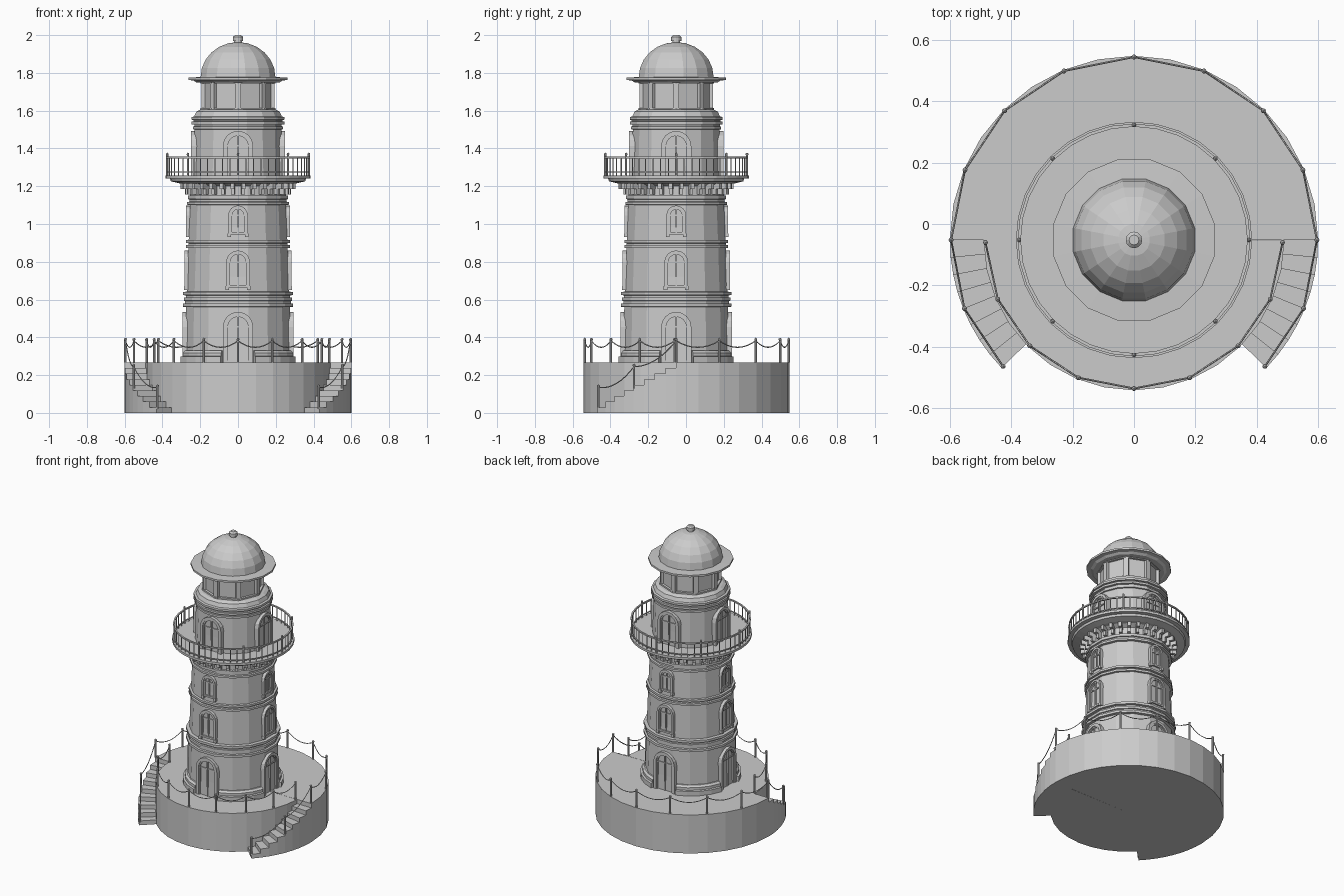
import bpy, bmesh
from math import sin, cos, pi, radians, sqrt
from mathutils import Matrix, Vector

if "Cube" in bpy.data.objects:
    bpy.data.objects.remove(bpy.data.objects["Cube"])

CY = -0.052  # tower axis sits slightly in front of the origin


def finish(name, bm):
    bmesh.ops.remove_doubles(bm, verts=bm.verts[:], dist=1e-5)
    bmesh.ops.recalc_face_normals(bm, faces=bm.faces[:])
    me = bpy.data.meshes.new(name)
    bm.to_mesh(me)
    bm.free()
    ob = bpy.data.objects.new(name, me)
    ob.location.y = CY
    bpy.context.collection.objects.link(ob)
    return ob


def sweep(bm, prof, n, a0=0.0, a1=360.0):
    """Turn a closed (r, z) section about the axis from a0 to a1 degrees."""
    full = abs(a1 - a0) >= 359.9
    rings = []
    for i in range(n if full else n + 1):
        a = radians(a0 + (a1 - a0) * i / n)
        rings.append([bm.verts.new((r * cos(a), r * sin(a), z)) for r, z in prof])
    m = len(prof)
    for i in range(n):
        A, B = rings[i], rings[(i + 1) % len(rings)]
        for j in range(m):
            k = (j + 1) % m
            if prof[j][0] < 1e-6 and prof[k][0] < 1e-6:
                continue
            if prof[j][0] < 1e-6:
                bm.faces.new((A[j], B[k], A[k]))
            elif prof[k][0] < 1e-6:
                bm.faces.new((A[j], B[j], A[k]))
            else:
                bm.faces.new((A[j], B[j], B[k], A[k]))
    if not full:
        bm.faces.new(rings[0])
        bm.faces.new(rings[-1][::-1])


def lathe(name, prof, n, a0=0.0, a1=360.0):
    bm = bmesh.new()
    sweep(bm, prof, n, a0, a0 + 360 if a1 == 360 else a1)
    return finish(name, bm)


def rect(r0, r1, z0, z1):
    return [(r0, z0), (r1, z0), (r1, z1), (r0, z1)]


def box(bm, deg, r0, r1, half, z0, z1):
    """Block running radially from r0 to r1 at the given angle."""
    mat = (Matrix.Rotation(radians(deg), 4, 'Z')
           @ Matrix.Translation(((r0 + r1) / 2, 0, (z0 + z1) / 2))
           @ Matrix.Diagonal((r1 - r0, 2 * half, z1 - z0, 1)))
    bmesh.ops.create_cube(bm, size=1, matrix=mat)


def rod(bm, deg, r, rad, z0, z1, n=8):
    a = radians(deg)
    bmesh.ops.create_cone(bm, cap_ends=True, segments=n, radius1=rad, radius2=rad, depth=z1 - z0,
                          matrix=Matrix.Translation((r * cos(a), r * sin(a), (z0 + z1) / 2)))


def arch(h, z0, z1, n=8):
    """Outline of a round-headed opening as (across, z)."""
    zs = z1 - h
    return [(h, z0)] + [(h * cos(pi * i / n), zs + h * sin(pi * i / n)) for i in range(n + 1)] + [(-h, z0)]


def arch_frame(bm, deg, outer, inner, r0, r1):
    rot = Matrix.Rotation(radians(deg), 3, 'Z')
    V = [[bm.verts.new(rot @ Vector((r, x, z))) for x, z in pts]
         for pts, r in ((outer, r0), (outer, r1), (inner, r1), (inner, r0))]
    for i in range(len(outer) - 1):
        for k in range(4):
            A, B = V[k], V[(k + 1) % 4]
            bm.faces.new((A[i], A[i + 1], B[i + 1], B[i]))
    for e in (0, -1):
        bm.faces.new([v[e] for v in V])


def arch_panel(bm, deg, pts, r0, r1):
    rot = Matrix.Rotation(radians(deg), 3, 'Z')
    A, B = [[bm.verts.new(rot @ Vector((r, x, z))) for x, z in pts] for r in (r0, r1)]
    bm.faces.new(A)
    bm.faces.new(B)
    for i in range(len(pts)):
        k = (i + 1) % len(pts)
        bm.faces.new((A[i], A[k], B[k], B[i]))


# Base: wide half-disc behind, narrower one in front
lathe("base_back", rect(0, 0.6, 0, 0.267), 16, 0, 180)
lathe("base_front", rect(0, 0.49, 0, 0.267), 16, 180, 359.99 - 0.2)

# Curved stairs, eight solid steps on each side
for side, name in ((1, "stairs_right"), (-1, "stairs_left")):
    bm = bmesh.new()
    for i in range(8):
        a, b = -5.5 * i, -5.5 * (i + 1)
        if side < 0:
            a, b = 180 - a, 180 - b
        sweep(bm, rect(0.48, 0.6, 0, 0.267 * (8 - i) / 9), 1, a, b)
    finish(name, bm)

# Tower shaft with ring mouldings, 16 flat sides
tower = [(0, 0.26), (0.287, 0.26), (0.28, 0.56),
         (0.298, 0.562), (0.298, 0.578), (0.285, 0.58), (0.285, 0.592), (0.292, 0.594),
         (0.292, 0.61), (0.282, 0.612), (0.282, 0.622), (0.298, 0.624), (0.298, 0.64),
         (0.276, 0.642), (0.268, 0.872), (0.28, 0.874), (0.28, 0.888), (0.268, 0.89),
         (0.268, 0.898), (0.28, 0.9), (0.28, 0.914), (0.266, 0.916), (0.258, 1.10),
         (0.274, 1.102), (0.274, 1.116), (0.262, 1.118), (0.262, 1.13), (0.27, 1.132),
         (0.27, 1.15), (0.258, 1.152), (0.258, 1.2), (0.3, 1.222), (0, 1.222)]
lathe("tower_shaft", tower, 16, 11.25)

# Stepped plinth broken at the four doors
bm = bmesh.new()
for q in range(4):
    sweep(bm, [(0.25, 0.267), (0.318, 0.267), (0.318, 0.298), (0.304, 0.3),
               (0.304, 0.318), (0.292, 0.33), (0.25, 0.33)], 4, 90 * q + 17, 90 * q + 73)
finish("plinth", bm)

# Gallery floor and corbels
lathe("gallery_floor", [(0, 1.215), (0.31, 1.215), (0.355, 1.226), (0.36, 1.24), (0.385, 1.242),
                        (0.385, 1.258), (0, 1.258)], 32)
bm = bmesh.new()
for i in range(32):
    d = 360 / 32 * (i + 0.5)
    arch_panel(bm, d + 90, [(-0.01, 0), (0.01, 0), (0.01, 0.01), (-0.01, 0.01)], 0.2, 0.21)
    box(bm, d, 0.24, 0.28, 0.009, 1.155, 1.19)
    box(bm, d, 0.24, 0.305, 0.01, 1.185, 1.22)
# drop the tiny placeholder blocks near the ground
bmesh.ops.delete(bm, geom=[v for v in bm.verts if v.co.z < 1], context='VERTS')
finish("corbels", bm)

# Gallery railing
bm = bmesh.new()
for i in range(56):
    if i % 7:
        rod(bm, i * 360 / 56, 0.372, 0.0028, 1.258, 1.352, 6)
for i in range(8):
    rod(bm, i * 45, 0.375, 0.006, 1.258, 1.368)
    bmesh.ops.create_icosphere(bm, subdivisions=1, radius=0.008, matrix=Matrix.Translation(
        (0.375 * cos(i * pi / 4), 0.375 * sin(i * pi / 4), 1.37)))
sweep(bm, rect(0.369, 0.379, 1.348, 1.357), 32)
sweep(bm, rect(0.369, 0.377, 1.272, 1.278), 32)
finish("gallery_railing", bm)

# Upper tower with bands and sloped shoulder
lathe("upper_tower", [(0, 1.25), (0.242, 1.25), (0.234, 1.5), (0.243, 1.502), (0.243, 1.516),
                      (0.236, 1.518), (0.236, 1.526), (0.25, 1.528), (0.25, 1.542), (0.24, 1.544),
                      (0.24, 1.55), (0.25, 1.552), (0.25, 1.566), (0.236, 1.57), (0.225, 1.595),
                      (0.205, 1.605), (0, 1.605)], 16, 11.25)

# Lantern room: octagonal glazing, posts and rails
lathe("lantern_glass", rect(0, 0.182, 1.6, 1.765), 8)
bm = bmesh.new()
sweep(bm, rect(0.17, 0.199, 1.6, 1.615), 8)
sweep(bm, rect(0.17, 0.199, 1.745, 1.765), 8)
for i in range(8):
    box(bm, i * 45, 0.16, 0.194, 0.016, 1.6, 1.765)
finish("lantern_frame", bm)

# Roof brim, dome and finial
lathe("roof_brim", [(0, 1.75), (0.225, 1.75), (0.24, 1.76), (0.268, 1.762), (0.268, 1.775),
                    (0.205, 1.778), (0, 1.778)], 16, 11.25)
lathe("dome", [(0, 1.77), (0.2, 1.77)] + [(0.202 * cos(pi / 12 * i), 1.778 + 0.185 * sin(pi / 12 * i))
                                          for i in range(6)] + [(0, 1.963)], 16, 11.25)
lathe("finial", [(0, 1.95), (0.02, 1.95), (0.02, 1.968), (0.027, 1.97), (0.027, 1.99), (0.016, 2.0), (0, 2.0)], 12)

# Doors and windows on the four sides: half width, bottom, top, outer radius, is door
for name, h, z0, z1, r, door in (("lower_doors", 0.08, 0.267, 0.535, 0.295, True),
                                 ("lower_windows", 0.063, 0.665, 0.86, 0.284, False),
                                 ("middle_windows", 0.052, 0.945, 1.098, 0.274, False),
                                 ("gallery_doors", 0.08, 1.257, 1.493, 0.25, True)):
    bm = bmesh.new()
    for d in (0, 90, 180, 270):
        t = 0.018 if door else 0.013
        arch_frame(bm, d, arch(h, z0, z1), arch(h - t, z0, z1 - t), r - 0.06, r)
        arch_frame(bm, d, arch(h - t, z0, z1 - t), arch(h - t - 0.008, z0, z1 - t - 0.008), r - 0.06, r - 0.006)
        arch_panel(bm, d, arch(h - t, z0, z1 - t), r - 0.05, r - 0.016)
        box(bm, d, r - 0.04, r - 0.008, 0.004, z0, z1 - t - 0.004)
        zs = z1 - h
        box(bm, d, r - 0.04, r - 0.01, h - t, zs - 0.004, zs + 0.004)
        if not door:
            box(bm, d, r - 0.05, r - 0.004, h - 0.005, z0, z0 + 0.012)
            for s in (-1, 1):  # feet under the frame
                a = [(s * (h - 0.016), z0 - 0.014), (s * (h + 0.003), z0 - 0.014),
                     (s * (h + 0.003), z0 + 0.006), (s * (h - 0.016), z0 + 0.006)]
                arch_panel(bm, d, a, r - 0.05, r + 0.002)
    finish(name, bm)

# Chain fence: outer line runs down both stairs, inner line follows the front edge
top = 0.267
outer = ([(-44, 0.593, 0.02), (-22, 0.596, 0.13)] + [(22.5 * i, 0.596, top) for i in range(9)]
         + [(202, 0.596, 0.13), (224, 0.593, 0.02)])
inner = [(a, 0.484, top) for a in (-1, -23.5, -45.5, -68, -90, -112, -134.5, -156.5, -179)]
bm = bmesh.new()
for d, r, z in outer + inner:
    rod(bm, d, r, 0.0065, z, z + 0.122)
    a = radians(d)
    bmesh.ops.create_icosphere(bm, subdivisions=1, radius=0.009,
                               matrix=Matrix.Translation((r * cos(a), r * sin(a), z + 0.122)))
finish("fence_posts", bm)

cu = bpy.data.curves.new("fence_chains", 'CURVE')
cu.dimensions = '3D'
cu.bevel_depth = 0.003
cu.bevel_resolution = 0
for line in (outer, inner):
    pts = [Vector((r * cos(radians(d)), r * sin(radians(d)), z + 0.115)) for d, r, z in line]
    for p, q in zip(pts, pts[1:]):
        sp = cu.splines.new('POLY')
        sp.points.add(8)
        for i in range(9):
            t = i / 8
            v = p.lerp(q, t) - Vector((0, 0, 0.035 * 4 * t * (1 - t)))
            sp.points[i].co = (*v, 1)
ob = bpy.data.objects.new("fence_chains", cu)
ob.location.y = CY
bpy.context.collection.objects.link(ob)
